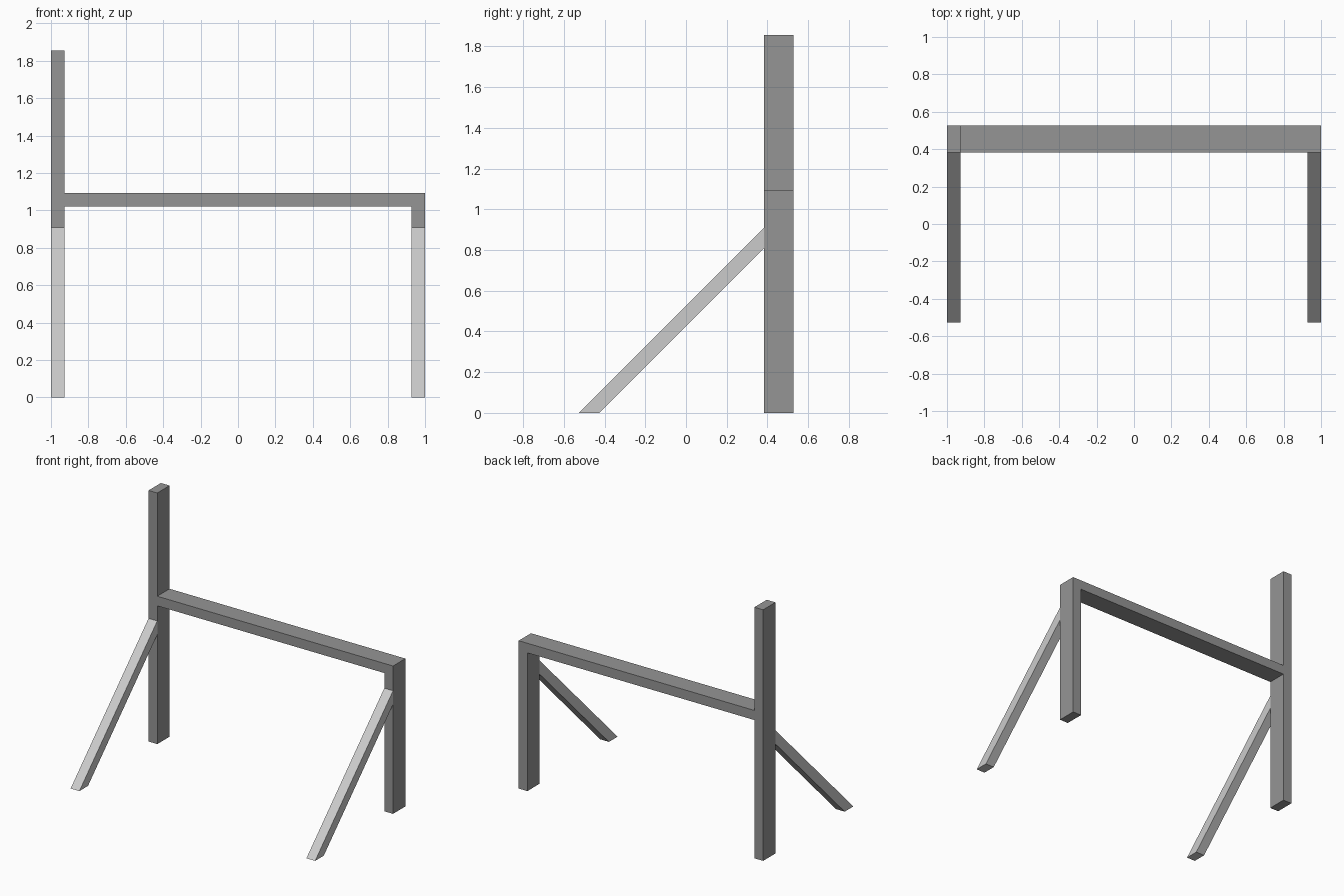
import bpy, bmesh

if "Cube" in bpy.data.objects:
    bpy.data.objects.remove(bpy.data.objects["Cube"])

W = 0.0715               # timber thickness
Y0, Y1 = 0.383, 0.527    # depth range of the upright frame
BEAM_BOTTOM, BEAM_TOP = 1.022, 1.093

dark_grey = bpy.data.materials.new("dark_grey")
dark_grey.diffuse_color = (0.3, 0.3, 0.3, 1)
dark_grey.use_nodes = True
dark_grey.node_tree.nodes["Principled BSDF"].inputs["Base Color"].default_value = dark_grey.diffuse_color


def extrude_x(name, profile, x0, x1):
    """Extrude a closed (y, z) profile from x0 to x1."""
    bm = bmesh.new()
    face = bm.faces.new([bm.verts.new((x0, y, z)) for y, z in profile])
    ext = bmesh.ops.extrude_face_region(bm, geom=[face])
    verts = [g for g in ext["geom"] if isinstance(g, bmesh.types.BMVert)]
    bmesh.ops.translate(bm, verts=verts, vec=(x1 - x0, 0, 0))
    bmesh.ops.recalc_face_normals(bm, faces=bm.faces)
    mesh = bpy.data.meshes.new(name)
    bm.to_mesh(mesh)
    bm.free()
    obj = bpy.data.objects.new(name, mesh)
    bpy.context.collection.objects.link(obj)
    return obj


def timber(name, x0, x1, z0, z1):
    """Dark frame member spanning the full frame depth."""
    obj = extrude_x(name, [(Y0, z0), (Y1, z0), (Y1, z1), (Y0, z1)], x0, x1)
    obj.data.materials.append(dark_grey)


# Uprights and the cross beam resting on the short one
timber("tall_post", -1, -1 + W, 0, 1.856)
timber("short_post", 1 - W, 1, 0, BEAM_BOTTOM)
timber("cross_beam", -1 + W, 1, BEAM_BOTTOM, BEAM_TOP)

# 45 degree braces, cut flat at the ground and flush against the posts
foot, heel = -Y1, -Y1 + W * 2 ** 0.5
brace_profile = [(foot, 0), (heel, 0), (Y0, Y0 - heel), (Y0, Y0 - foot)]
for name, x in (("left_brace", -1), ("right_brace", 1 - W)):
    extrude_x(name, brace_profile, x, x + W)
